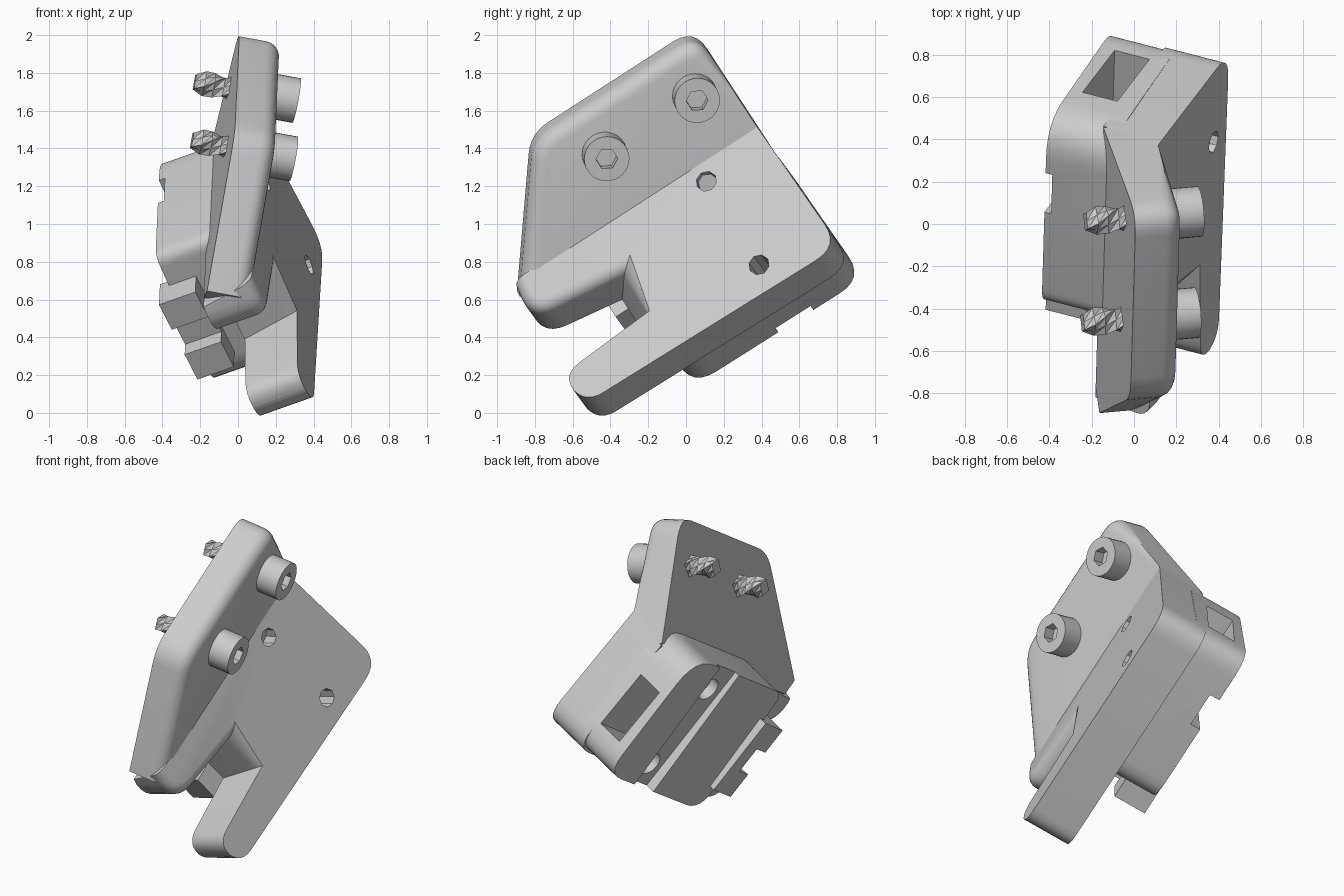
import bpy, bmesh, math
from mathutils import Matrix, Vector

if "Cube" in bpy.data.objects:
    bpy.data.objects.remove(bpy.data.objects["Cube"])

grey = bpy.data.materials.new("plain grey")
grey.use_nodes = True
grey.diffuse_color = (0.6, 0.6, 0.6, 1)
grey.node_tree.nodes["Principled BSDF"].inputs["Base Color"].default_value = (0.6, 0.6, 0.6, 1)

# Working frames: both plates share the bend line as their first axis
BEND = math.radians(35)
origin = Vector((0.11, 0.36, 1.52))
along = Vector((0.025, 0.84, 0.542)).normalized()
upper_n = Vector((0.98, 0.087, -0.18))
upper_n = (upper_n - along * upper_n.dot(along)).normalized()
upper_v = upper_n.cross(along)
lower_n = upper_n * math.cos(BEND) + upper_v * math.sin(BEND)
lower_v = lower_n.cross(along)


def frame(v, n):
    m = Matrix((along, v, n)).transposed().to_4x4()
    m.translation = origin
    return m


LOWER, UPPER = frame(lower_v, lower_n), frame(upper_v, upper_n)


def activate(ob):
    bpy.ops.object.select_all(action='DESELECT')
    ob.select_set(True)
    bpy.context.view_layer.objects.active = ob


def finish(name, bm, matrix, smooth=True):
    bmesh.ops.recalc_face_normals(bm, faces=bm.faces)
    bm.transform(matrix)
    mesh = bpy.data.meshes.new(name)
    bm.to_mesh(mesh)
    bm.free()
    mesh.materials.append(grey)
    ob = bpy.data.objects.new(name, mesh)
    bpy.context.collection.objects.link(ob)
    activate(ob)
    if smooth:
        bpy.ops.object.shade_smooth_by_angle(angle=math.radians(35))
    return ob


def rounded(corners, steps=6):
    """Outline from (x, y, corner size) entries."""
    out = []
    for i, (x, y, r) in enumerate(corners):
        p = Vector((x, y))
        if not r:
            out.append(p)
            continue
        q = Vector(corners[i - 1][:2])
        s = Vector(corners[(i + 1) % len(corners)][:2])
        a = p + (q - p).normalized() * r
        b = p + (s - p).normalized() * r
        for k in range(steps + 1):
            t = k / steps
            out.append(a * (1 - t) ** 2 + p * 2 * t * (1 - t) + b * t * t)
    return out


def prism(name, corners, low, high, matrix, fillet=0, where=None, shift=None):
    bm = bmesh.new()
    outline = rounded(corners)
    top = [bm.verts.new((p.x, p.y, high)) for p in outline]
    bottom = [bm.verts.new((p.x, p.y, low)) for p in outline]
    bm.faces.new(top)
    bm.faces.new(bottom[::-1])
    for i in range(len(top)):
        bm.faces.new((top[i - 1], top[i], bottom[i], bottom[i - 1]))
    bmesh.ops.recalc_face_normals(bm, faces=bm.faces)
    if shift:
        for v in bm.verts:
            v.co += shift(v.co)
    if fillet:
        edges = []
        for e in bm.edges:
            mid = (e.verts[0].co + e.verts[1].co) / 2
            if all(abs(v.co.z - high) < 1e-4 for v in e.verts) and where(mid):
                edges.append(e)
        bmesh.ops.bevel(bm, geom=edges, offset=fillet, segments=5, profile=0.5,
                        affect='EDGES', clamp_overlap=False)
    return finish(name, bm, matrix)


def box(name, x, y, z, matrix=LOWER):
    corners = [(x[0], y[0], 0), (x[1], y[0], 0), (x[1], y[1], 0), (x[0], y[1], 0)]
    return prism(name, corners, z[0], z[1], matrix)


def rod(name, x, y, r, low, high, sides, matrix):
    bm = bmesh.new()
    bmesh.ops.create_cone(bm, cap_ends=True, segments=sides, radius1=r, radius2=r,
                          depth=high - low,
                          matrix=Matrix.Translation((x, y, (low + high) / 2)))
    return finish(name, bm, matrix)


def cut(targets, cutter):
    for ob in targets:
        mod = ob.modifiers.new("cut", 'BOOLEAN')
        mod.operation, mod.solver, mod.object = 'DIFFERENCE', 'EXACT', cutter
        activate(ob)
        bpy.ops.object.modifier_apply(modifier=mod.name)
        bpy.ops.object.shade_smooth_by_angle(angle=math.radians(35))
    bpy.data.objects.remove(cutter)


def lower_shift(c):
    """Mitre the bend edge and slope the wall of the notch."""
    if c.y > -0.01:
        return Vector((0, 0.17 * c.z, 0))
    if abs(c.x + 0.99) < 0.001:
        return Vector((0.33 * c.z, 0, 0))
    return Vector((0, 0, 0))


# Lower plate with its tongue and the notch above it
lower_plate = prism(
    "lower_plate",
    [(0.01, 0, 0), (-1.52, 0, 0), (-1.55, -0.235, 0.15), (-0.99, -0.3, 0),
     (-0.99, -0.57, 0), (-1.57, -0.61, 0.12), (-1.54, -0.82, 0.11), (0.045, -0.85, 0.15)],
    -0.3, 0, LOWER, 0.07,
    lambda m: m.x < -0.95 and -0.57 < m.y < -0.01, lower_shift)

# Upper plate, leaning away from the lower one at the bend
END = 0.01
upper_plate = prism(
    "upper_plate",
    [(END, -0.2, 0), (END, 0.575, 0.13), (-1.02, 0.575, 0.11), (-1.535, -0.1, 0),
     (-1.45, -0.2, 0)],
    -0.22, 0.01, UPPER, 0.08,
    lambda m: m.x < END - 0.001 and m.y > -0.14)

# Block behind the lower plate, slightly thinner towards its top
block = prism(
    "rear_block",
    [(0.01, 0.045, 0.2), (-1.01, 0.045, 0.08), (-1.03, -0.82, 0.15), (0.045, -0.83, 0.15)],
    -0.58, -0.24, LOWER, shift=lambda c: Vector((0, 0, 0.035 * (c.y + 0.82))))
cut([block], box("groove_cutter", (-0.49, -0.27), (-1, 0.2), (-0.7, -0.515)))
cut([block], box("pocket_cutter", (-0.3, 0.2), (-0.64, -0.26), (-0.5, -0.32)))

# Two screw holes through plate and block, wider at the back
for y in (-0.12, -0.69):
    cut([lower_plate, block], rod("hole_cutter", -0.37, y, 0.056, -0.8, 0.2, 8, LOWER))
    cut([block], rod("wide_hole_cutter", -0.37, y, 0.075, -0.8, -0.45, 16, LOWER))

# Forked slider at the front of the block
box("slider_bar", (-1.07, -0.97), (-0.66, -0.15), (-0.61, -0.4))
for name, y in (("upper_prong", -0.32), ("lower_prong", -0.66)):
    box(name, (-1.17, -0.98), (y, y + 0.17), (-0.61, -0.4))

# Socket screws: head with hex recess, and a coarse twisted thread end
for i, x in enumerate((-0.175, -0.745)):
    head = rod(f"screw_head_{i + 1}", x, 0.31, 0.12, -0.02, 0.145, 32, UPPER)
    cut([head], rod("socket_cutter", x, 0.31, 0.058, 0.075, 0.3, 6, UPPER))
    bm = bmesh.new()
    rings = []
    for k in range(6):
        ring = []
        for j in range(8):
            ang = math.tau * j / 8 + k * 0.5
            r = (0.068 if j % 2 else 0.05) * (0.8 if k == 5 else 1)
            ring.append(bm.verts.new((x + r * math.cos(ang), 0.31 + r * math.sin(ang),
                                      -0.15 - 0.051 * k)))
        rings.append(ring)
    for a, b in zip(rings, rings[1:]):
        for j in range(8):
            bm.faces.new((a[j - 1], a[j], b[j]))
            bm.faces.new((a[j - 1], b[j], b[j - 1]))
    bm.faces.new(rings[0])
    bm.faces.new(rings[-1])
    finish(f"screw_thread_{i + 1}", bm, UPPER, smooth=False)
